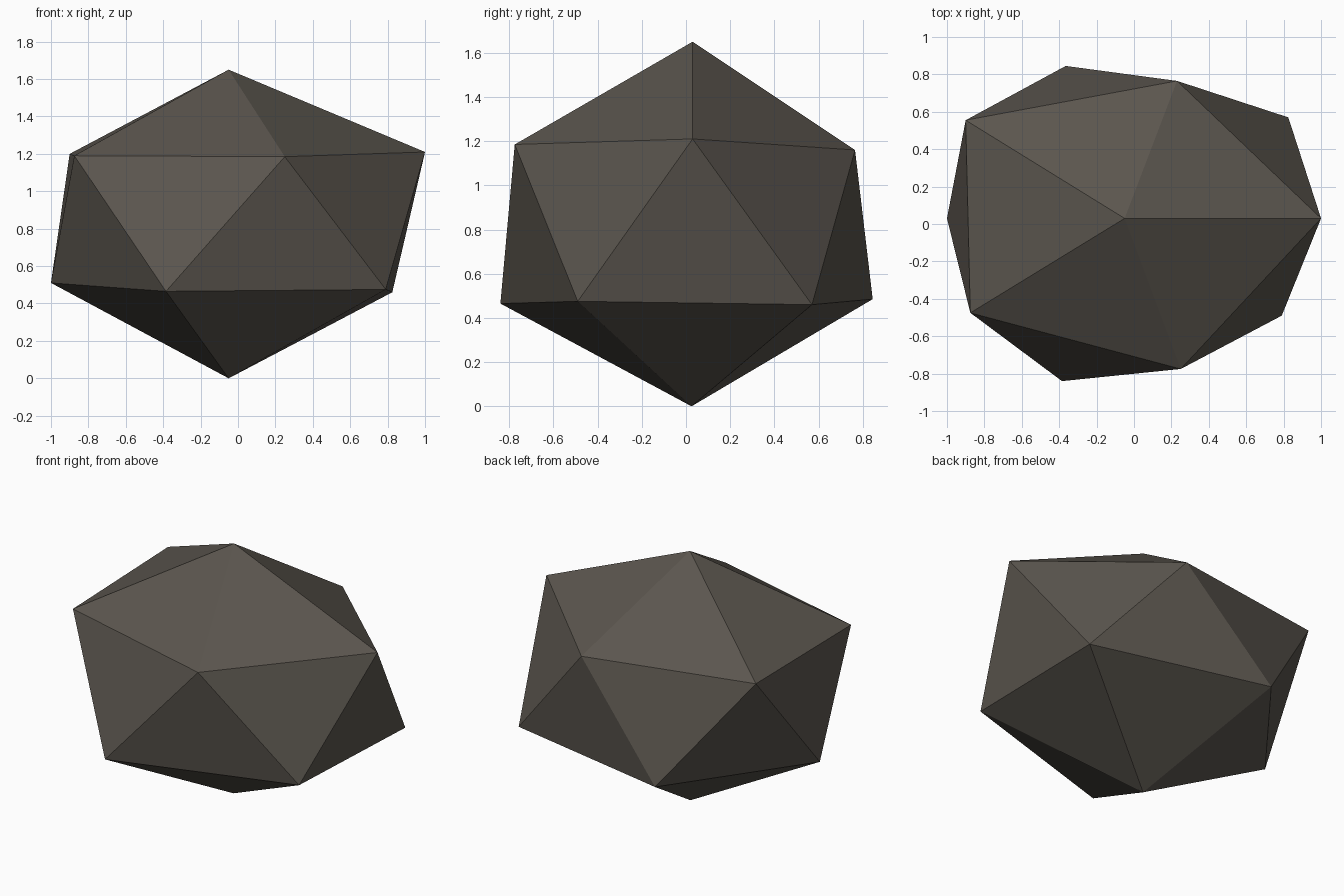
import bpy
import bmesh

# Remove only the default cube
default_cube = bpy.data.objects.get("Cube")
if default_cube:
    bpy.data.objects.remove(default_cube, do_unlink=True)


def make_material(name, colour):
    material = bpy.data.materials.new(name)
    material.use_nodes = True
    material.diffuse_color = colour
    shader = next(n for n in material.node_tree.nodes if n.type == 'BSDF_PRINCIPLED')
    shader.inputs["Base Color"].default_value = colour
    shader.inputs["Roughness"].default_value = 0.9
    return material


# Corner rings of the stone, counter-clockwise; lower corners sit between upper ones
upper_points = [(1, .03, 1.21), (.23, .765, 1.16), (-.9, .555, 1.2),
                (-.875, -.475, 1.19), (.25, -.775, 1.185)]
lower_points = [(.825, .57, .46), (-.365, .845, .485), (-1, .03, .51),
                (-.385, -.84, .465), (.79, -.49, .475)]

bm = bmesh.new()
peak = bm.verts.new((-.05, .03, 1.65))
base = bm.verts.new((-.05, .025, 0))
upper = [bm.verts.new(point) for point in upper_points]
lower = [bm.verts.new(point) for point in lower_points]

# Top cap, zigzag waist and bottom cap
count = len(upper)
for i in range(count):
    j = (i + 1) % count
    bm.faces.new((peak, upper[i], upper[j]))
    bm.faces.new((upper[i], lower[i], upper[j]))
    bm.faces.new((lower[i], lower[j], upper[j]))
    bm.faces.new((base, lower[j], lower[i]))
bmesh.ops.recalc_face_normals(bm, faces=bm.faces[:])
for face in bm.faces:
    face.smooth = False

# Finished stone
mesh = bpy.data.meshes.new("stone")
bm.to_mesh(mesh)
bm.free()
mesh.materials.append(make_material("dark warm grey", (.105, .093, .077, 1)))
stone = bpy.data.objects.new("stone", mesh)
bpy.context.collection.objects.link(stone)
